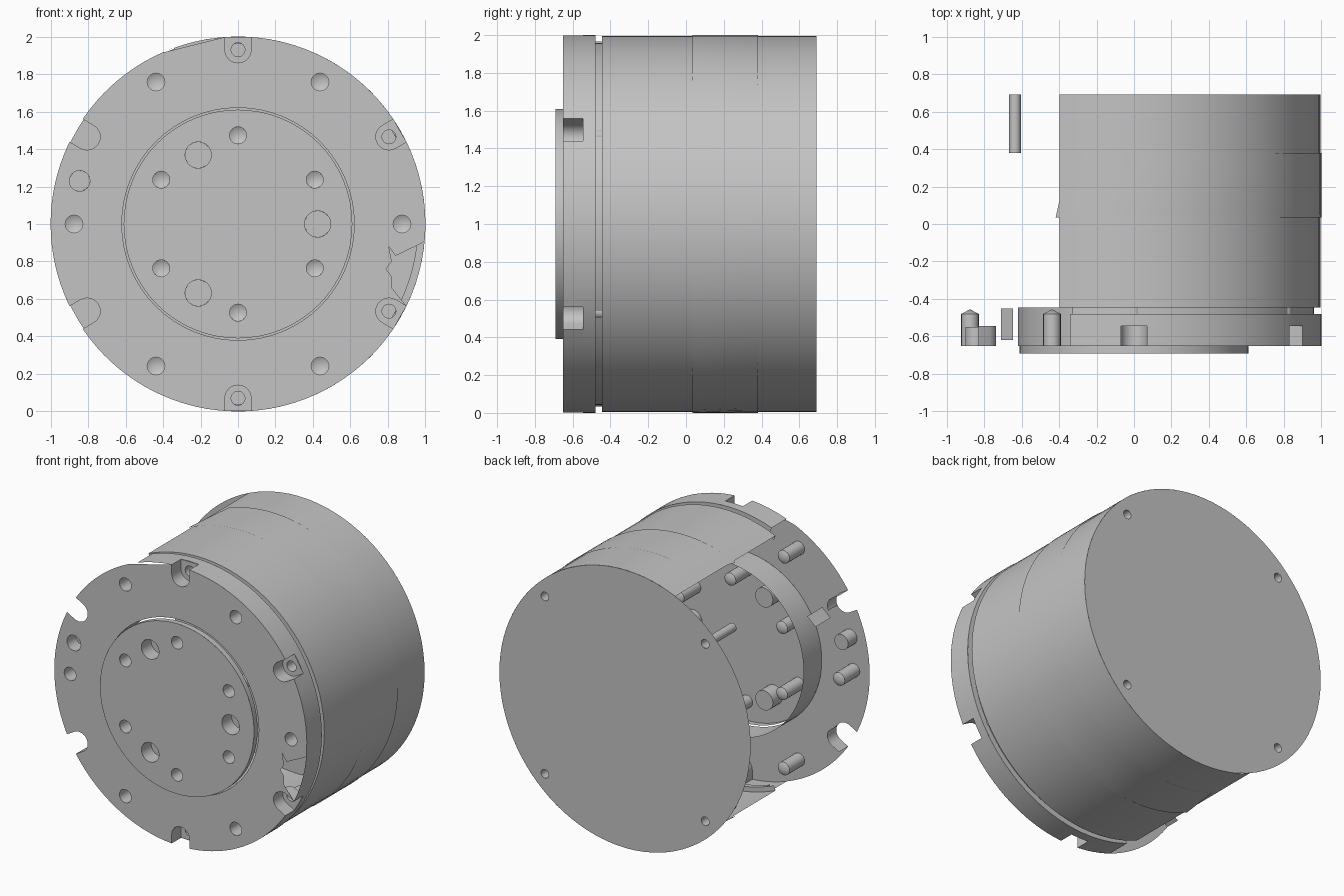
import bpy, bmesh, math
from math import sin, cos, radians

cube = bpy.data.objects.get("Cube")
if cube:
    bpy.data.objects.remove(cube, do_unlink=True)

grey = bpy.data.materials.new("light_grey")
grey.use_nodes = True
GREY = (0.55, 0.55, 0.55, 1)
grey.diffuse_color = GREY
grey.node_tree.nodes["Principled BSDF"].inputs["Base Color"].default_value = GREY

FRONT, SHELF, RIM, BODY, BACK = -0.65, -0.545, -0.48, -0.445, 0.69
BOSS = -0.69
OPEN = 113.6      # walls run from -OPEN to OPEN, the other side is open
NOTCHES = (30, 90, 150, 210, 270, 330)


def finish(name, bm):
    bmesh.ops.remove_doubles(bm, verts=bm.verts, dist=1e-5)
    mesh = bpy.data.meshes.new(name)
    bm.to_mesh(mesh)
    bm.free()
    mesh.materials.append(grey)
    ob = bpy.data.objects.new(name, mesh)
    bpy.context.collection.objects.link(ob)
    bpy.ops.object.select_all(action='DESELECT')
    ob.select_set(True)
    bpy.context.view_layer.objects.active = ob
    bpy.ops.object.shade_smooth_by_angle(angle=radians(30))
    return ob


def polar(r, a):
    return r * cos(radians(a)), r * sin(radians(a))


def arc(r, a0=0, a1=360, n=72, c=(0, 0)):
    pts = [polar(r, a0 + (a1 - a0) * i / n) for i in range(n + 1)]
    return [(c[0] + x, c[1] + z) for x, z in pts]


def sheet(name, rows, inward=False):
    """Skin a list of (points, y) rows."""
    bm = bmesh.new()
    grid = [[bm.verts.new((x, y, z + 1)) for x, z in pts] for pts, y in rows]
    for p, q in zip(grid, grid[1:]):
        for j in range(len(p) - 1):
            quad = (p[j], q[j], q[j + 1], p[j + 1])
            bm.faces.new(quad[::-1] if inward else quad)
    return finish(name, bm)


def flat(name, loops, y, facing=-1):
    """Fill an outline, with holes, in a plane across the axis."""
    bm = bmesh.new()
    for pts in loops:
        vs = [bm.verts.new((x, y, z + 1)) for x, z in pts]
        for a, b in zip(vs, vs[1:] + vs[:1]):
            bm.edges.new((a, b))
    bmesh.ops.triangle_fill(bm, use_beauty=True, edges=bm.edges[:], normal=(0, facing, 0))
    for f in bm.faces:
        f.normal_update()
        if f.normal.y * facing < 0:
            f.normal_flip()
    return finish(name, bm)


def circle(r, c=(0, 0), n=24):
    return arc(r, n=n, c=c)[:-1]


def blind_hole(name, c, r, y0, y1, tip=0.0):
    ring = arc(r, n=20, c=c)
    end = arc(0, n=20, c=c)
    sheet(name, [(ring, y0), (ring, y1), (end, y1 + tip)], inward=y1 > y0)


def notch(a):
    """U-shaped cut in the rim, listed in rising angle."""
    local = [(0.9975, -0.07)]
    local += [(0.93 - 0.07 * sin(t), -0.07 * cos(t))
              for t in (math.pi * i / 12 for i in range(13))]
    local += [(0.9975, 0.07)]
    ca, sa = cos(radians(a)), sin(radians(a))
    return [(u * ca - v * sa, u * sa + v * ca) for u, v in local]


# Front plate, with notched rim, holes and a torn edge on one side
outline = []
TORN = [(0.82, -0.34), (0.82, -0.28), (0.79, -0.24), (0.82, -0.2),
        (0.805, -0.12), (0.84, -0.17), (0.985, -0.1)]
for a in NOTCHES:
    outline += notch(a)
    if a == 330:
        outline += TORN + arc(1, -5, 25, 10)
    elif a == 90:
        outline += arc(1, 114, 145, 10)
    else:
        outline += arc(1, a + 5, a + 55, 16)
rim_holes = [polar(0.875, a) for a in range(0, 360, 60)]
dowel = (-0.845, 0.23)
flat("front_plate", [outline, circle(0.62, n=64), circle(0.055, dowel)]
     + [circle(0.047, c) for c in rim_holes], FRONT)
for c in rim_holes:
    blind_hole("rim_hole", c, 0.047, FRONT, RIM, 0.025)
blind_hole("dowel_hole", dowel, 0.055, FRONT, -0.55)

# Raised centre boss with its bolt and pin holes
bolts = [polar(0.473, a) for a in range(30, 390, 60)]
pins = [polar(0.425, a) for a in (0, 120, 240)]
flat("boss_face", [circle(0.61, n=64)] + [circle(0.045, c) for c in bolts]
     + [circle(0.07, c) for c in pins], BOSS)
sheet("boss_wall", [(arc(0.61), BOSS), (arc(0.61), FRONT)])
sheet("bore_wall", [(arc(0.62), FRONT), (arc(0.62), BODY)])
for c in bolts:
    blind_hole("bolt_hole", c, 0.045, BOSS, -0.5, 0.025)
for c in pins:
    blind_hole("pin_hole", c, 0.07, BOSS, -0.58)

# Rim wall, broken by the notches
for a0, a1 in ((-110, -94), (-86, -34), (-26, 26), (34, 86), (94, 110)):
    edge = arc(1, a0, a1, max(4, (a1 - a0) // 4))
    sheet("rim_front", [(edge, FRONT), (edge, SHELF)])
edge = arc(1, -110, 110, 55)
sheet("rim_back", [(edge, SHELF), (edge, RIM)])

# Notch walls, shelves and screw holes
for a in NOTCHES:
    u = notch(a)
    if a in (150, 210):
        half = u[:8] if a == 150 else u[7:]
        sheet("open_notch_wall", [(half, FRONT), (half, SHELF)])
        continue
    sheet("notch_wall", [(u, FRONT), (u, SHELF)])
    c = polar(0.93, a)
    flat("notch_shelf", [u, circle(0.037, c)], SHELF)
    tube = arc(0.037, n=20, c=c)
    sheet("notch_screw", [(tube, SHELF), (tube, BODY)])

# Groove and main housing wall
wall = arc(0.995, -OPEN, OPEN, 60)
groove = arc(0.96, -110, 110, 60)
sheet("groove", [(arc(1, -110, 110, 60), RIM), (groove, RIM), (groove, BODY)])
sheet("housing_wall", [(arc(0.96, -OPEN, OPEN, 60), BODY), (wall, BODY), (wall, BACK)])
sheet("middle_band", [(arc(1, -114.7, 114.7, 60), 0.035), (arc(1, -110, 110, 60), 0.38)])

# Back cover with four screw holes
corners = [(sx * 0.635, sz * 0.635) for sx in (-1, 1) for sz in (-1, 1)]
flat("back_cover", [circle(0.995, n=80)] + [circle(0.031, c) for c in corners], BACK, 1)
for c in corners:
    blind_hole("back_screw_hole", c, 0.031, BACK, 0.38)

# Loose inner tab on the open side
tab = [(-0.71, 0.34), (-0.645, 0.4)]
sheet("inner_tab", [(tab, -0.62), (tab, -0.45)], inward=True)
